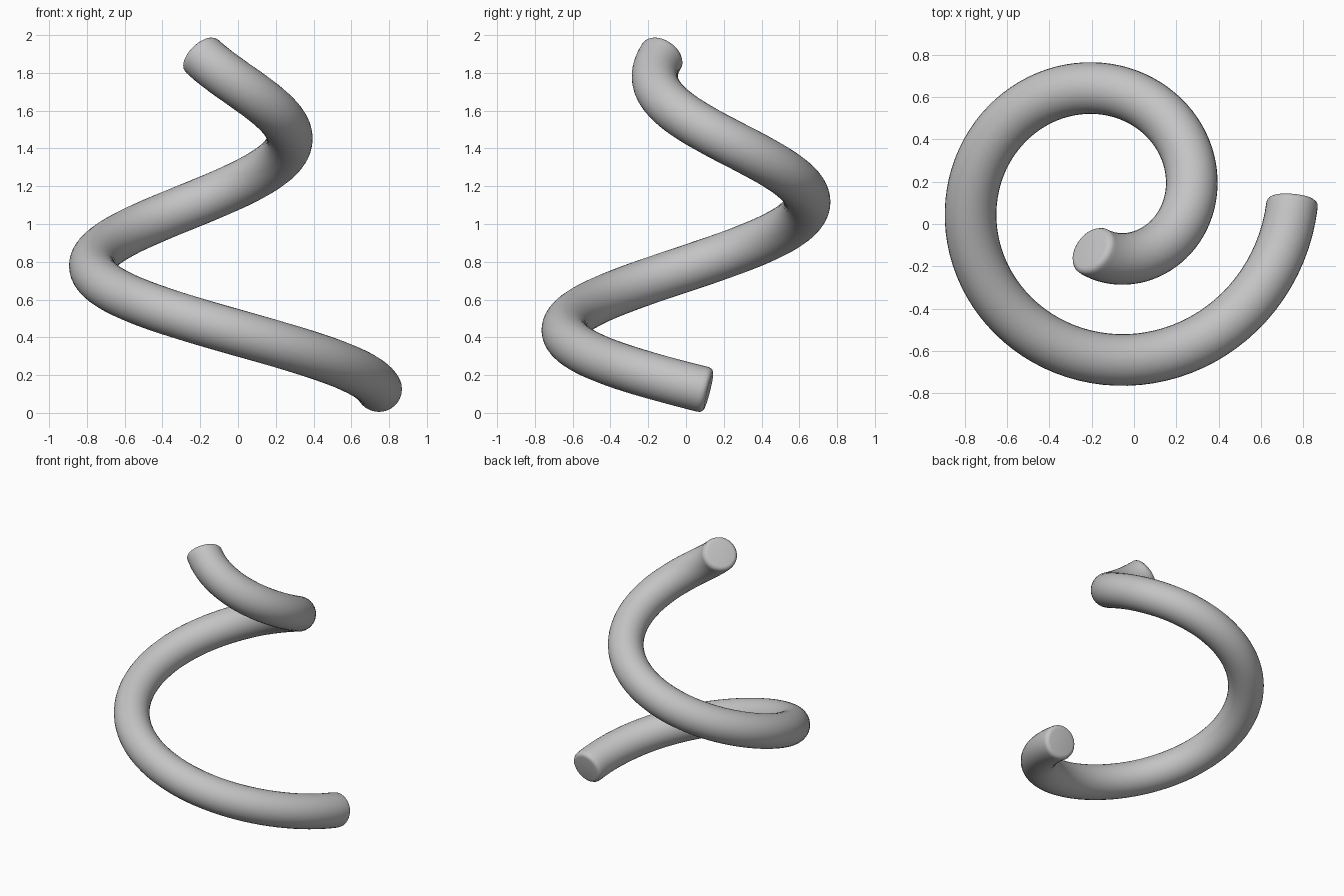
import bpy, bmesh, math
from mathutils import Vector

if "Cube" in bpy.data.objects:
    bpy.data.objects.remove(bpy.data.objects["Cube"])

CX, CY = -0.13, 0.12      # spiral axis
R0, SHRINK = 0.88, 0.121  # start radius, radius lost per quarter turn
Z0, RISE = 0.117, 0.344   # start height, climb per quarter turn
T0, T1 = 0.0, 5.2         # path range in quarter turns
TUBE, ROUND = 0.122, 0.03 # tube radius, end rounding
SIDES, STEPS = 32, 120


def path(t):
    r, a = R0 - SHRINK * t, -t * math.pi / 2
    return Vector((CX + r * math.cos(a), CY + r * math.sin(a), Z0 + RISE * t))


def tangent(t):
    return (path(t + 0.001) - path(t - 0.001)).normalized()


def ring(bm, centre, direction, radius):
    side = direction.cross(Vector((0, 0, 1))).normalized()
    up = side.cross(direction)
    return [bm.verts.new(centre + radius * (math.cos(a) * side + math.sin(a) * up))
            for a in (2 * math.pi * i / SIDES for i in range(SIDES))]


def end_rings(bm, t, sign):
    # softened rim, listed from the tube towards the cap
    out = []
    for k in range(1, 5):
        a = k * math.pi / 8
        centre = path(t) + sign * tangent(t) * ROUND * (math.sin(a) - 1)
        out.append(ring(bm, centre, tangent(t), TUBE - ROUND * (1 - math.cos(a))))
    return out


# Tapering helix tube
bm = bmesh.new()
rings = end_rings(bm, T0, -1)[::-1]
start = T0 + ROUND / (path(T0 + 0.5) - path(T0 - 0.5)).length
stop = T1 - ROUND / (path(T1 + 0.5) - path(T1 - 0.5)).length
for i in range(STEPS + 1):
    t = start + (stop - start) * i / STEPS
    rings.append(ring(bm, path(t), tangent(t), TUBE))
rings += end_rings(bm, T1, 1)
for a, b in zip(rings, rings[1:]):
    for i in range(SIDES):
        j = (i + 1) % SIDES
        bm.faces.new((a[i], a[j], b[j], b[i]))
# Flat end caps
bm.faces.new(rings[0])
bm.faces.new(rings[-1])
bmesh.ops.recalc_face_normals(bm, faces=bm.faces)

mesh = bpy.data.meshes.new("spiral_tube")
bm.to_mesh(mesh)
bm.free()
grey = bpy.data.materials.new("grey")
grey.diffuse_color = (0.55, 0.55, 0.55, 1)
grey.use_nodes = True
grey.node_tree.nodes["Principled BSDF"].inputs["Base Color"].default_value = grey.diffuse_color
mesh.materials.append(grey)
tube = bpy.data.objects.new("spiral_tube", mesh)
bpy.context.collection.objects.link(tube)
bpy.context.view_layer.objects.active = tube
tube.select_set(True)
bpy.ops.object.shade_smooth_by_angle(angle=math.radians(40))
